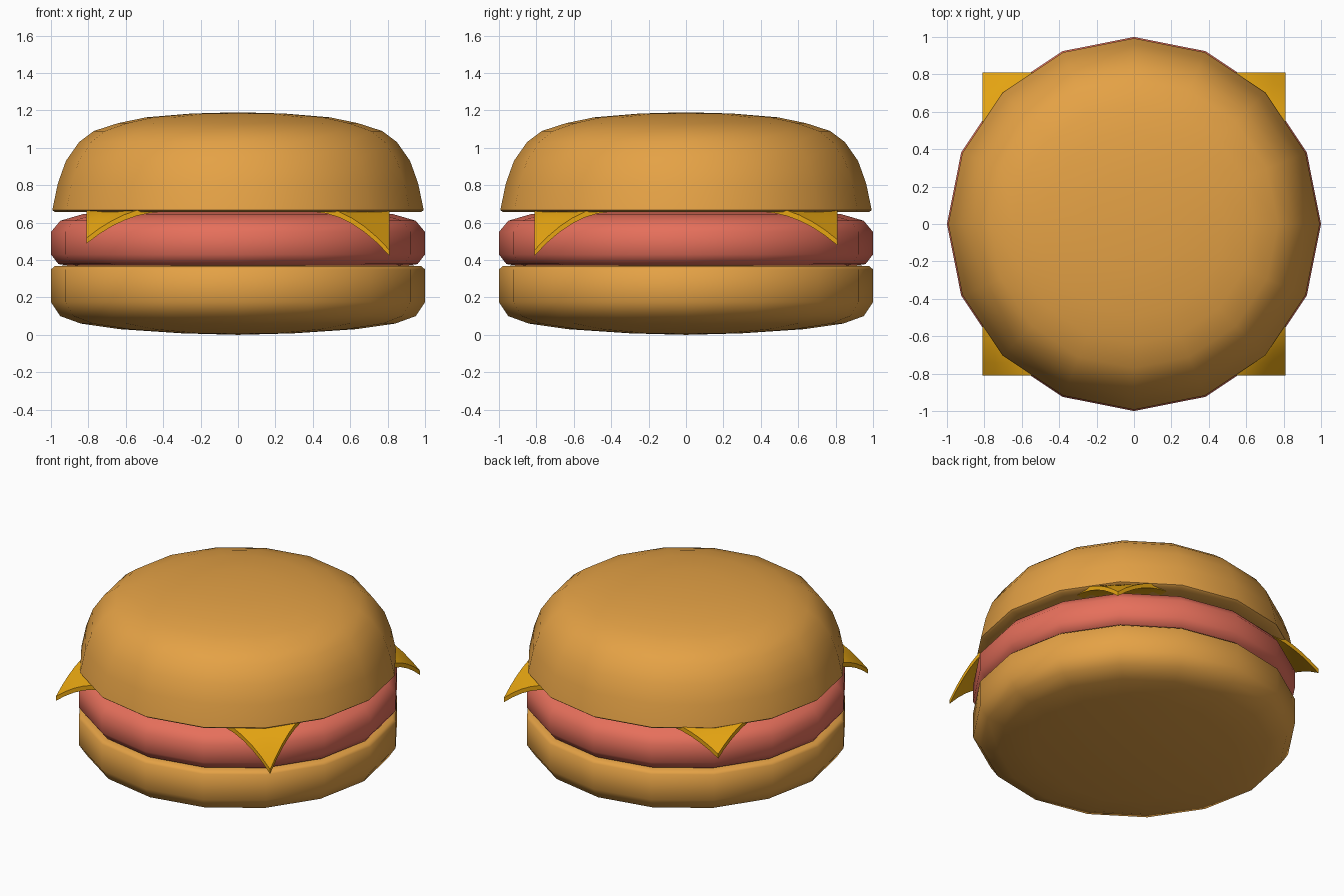
import bpy, bmesh, math

if "Cube" in bpy.data.objects:
    bpy.data.objects.remove(bpy.data.objects["Cube"])


def material(name, rgb):
    m = bpy.data.materials.new(name)
    m.diffuse_color = (*rgb, 1)
    m.use_nodes = True
    m.node_tree.nodes["Principled BSDF"].inputs["Base Color"].default_value = m.diffuse_color
    return m


bun_mat = material("toasted bun", (0.78, 0.36, 0.06))
patty_mat = material("pink patty", (0.79, 0.16, 0.105))
cheese_mat = material("yellow cheese", (0.80, 0.38, 0.006))


def finish(name, bm, mat, angle):
    bmesh.ops.recalc_face_normals(bm, faces=bm.faces)
    me = bpy.data.meshes.new(name)
    bm.to_mesh(me)
    bm.free()
    me.materials.append(mat)
    ob = bpy.data.objects.new(name, me)
    bpy.context.collection.objects.link(ob)
    bpy.ops.object.select_all(action='DESELECT')
    ob.select_set(True)
    bpy.context.view_layer.objects.active = ob
    bpy.ops.object.shade_smooth_by_angle(angle=math.radians(angle))
    return ob


def lathe(name, profile, mat, sides=16):
    """Spin (radius, z) points, listed from bottom to top, with closed poles."""
    bm = bmesh.new()
    rings = []
    for r, z in profile:
        n = sides if r > 0 else 1
        rings.append([bm.verts.new((r * math.cos(i * math.tau / sides),
                                    r * math.sin(i * math.tau / sides), z)) for i in range(n)])
    for a, b in zip(rings, rings[1:]):
        for i in range(sides):
            j = (i + 1) % sides
            if len(a) == 1:
                bm.faces.new((a[0], b[j], b[i]))
            elif len(b) == 1:
                bm.faces.new((a[i], a[j], b[0]))
            else:
                bm.faces.new((a[i], a[j], b[j], b[i]))
    return finish(name, bm, mat, 50)


# Bottom bun: slightly domed underside, straight wall, soft rim
lathe("bottom_bun", [(0, 0), (0.3, 0.008), (0.63, 0.03), (0.84, 0.06), (0.95, 0.10),
                     (1.0, 0.175), (1.0, 0.35), (0.98, 0.367), (0.93, 0.37), (0, 0.37)], bun_mat)

# Patty: rounded disc
lathe("patty", [(0, 0.37), (0.9, 0.37), (0.96, 0.378), (1.0, 0.43), (1.0, 0.55),
                (0.95, 0.61), (0.83, 0.645), (0.6, 0.66), (0, 0.66)], patty_mat)

# Top bun: tall dome with a small rounded lower lip
lathe("top_bun", [(0, 0.66), (0.9, 0.657), (0.98, 0.657), (0.993, 0.667), (0.963, 0.81),
                  (0.92, 0.93), (0.85, 1.03), (0.77, 1.09), (0.64, 1.132),
                  (0.49, 1.163), (0.25, 1.183), (0, 1.19)], bun_mat)

# Cheese slice: square sheet whose corners droop by different amounts
droop = {(1, -1): 0.235, (-1, -1): 0.17, (1, 1): 0.18, (-1, 1): 0.13}
half, fold = 0.81, 1.2
bm = bmesh.new()
bmesh.ops.create_grid(bm, x_segments=24, y_segments=24, size=half)
for v in bm.verts:
    t = max(0, (abs(v.co.x) + abs(v.co.y) - fold) / (2 * half - fold))
    corner = (1 if v.co.x > 0 else -1, 1 if v.co.y > 0 else -1)
    v.co.z = 0.658 - droop[corner] * t ** 2
ext = bmesh.ops.extrude_face_region(bm, geom=bm.faces[:], use_keep_orig=True)
bmesh.ops.translate(bm, vec=(0, 0, 0.03),
                    verts=[g for g in ext["geom"] if isinstance(g, bmesh.types.BMVert)])
finish("cheese_slice", bm, cheese_mat, 40)
